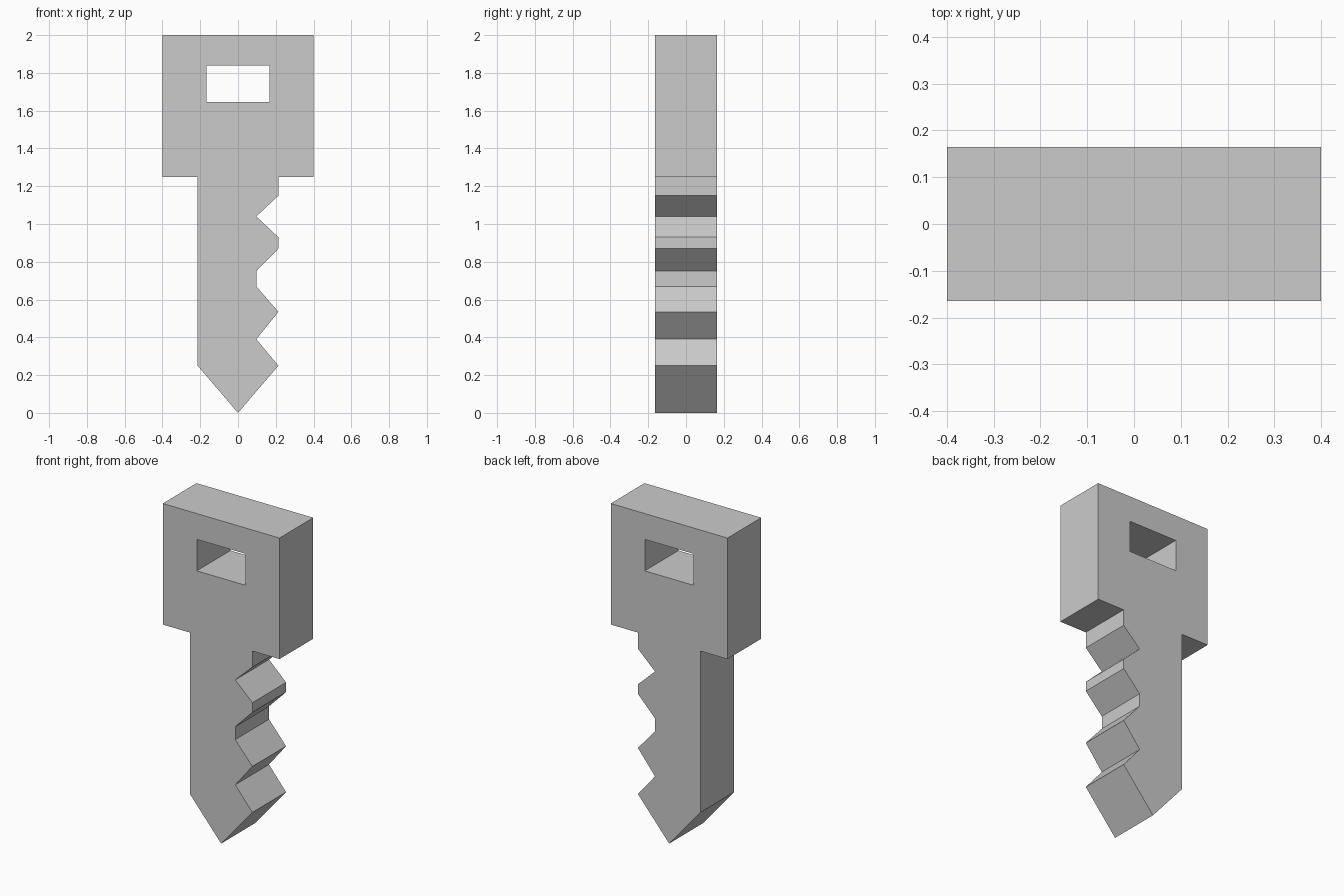
import bpy
from math import pi

default_cube = bpy.data.objects.get("Cube")
if default_cube:
    bpy.data.objects.remove(default_cube, do_unlink=True)

# Key metal
metal = bpy.data.materials.new("grey metal")
metal.use_nodes = True
colour = (0.6, 0.6, 0.6, 1)
metal.diffuse_color = colour
metal.node_tree.nodes["Principled BSDF"].inputs["Base Color"].default_value = colour

HEAD, SHAFT, NOTCH, HOLE = 0.4, 0.214, 0.097, 0.167
TOP, SHOULDER, TIP = 2, 1.25, 0.25
HALF_DEPTH = 0.165

# Toothed edge, from the shoulder down to the tip
teeth = [(SHAFT, 1.15), (NOTCH, 1.04), (SHAFT, 0.93), (SHAFT, 0.87),
         (NOTCH, 0.75), (NOTCH, 0.67), (SHAFT, 0.535), (NOTCH, 0.39)]

# Whole silhouette: square head, toothed right edge, pointed tip, plain left edge
outline = [(-HEAD, SHOULDER), (-HEAD, TOP), (HEAD, TOP), (HEAD, SHOULDER),
           (SHAFT, SHOULDER), *teeth, (SHAFT, TIP), (0, 0),
           (-SHAFT, TIP), (-SHAFT, SHOULDER)]

# Slot through the head
slot = [(-HOLE, 1.645), (HOLE, 1.645), (HOLE, 1.84), (-HOLE, 1.84)]

# Extrude the filled profile to the key's thickness
profile = bpy.data.curves.new("key_profile", "CURVE")
profile.dimensions = "2D"
profile.fill_mode = "BOTH"
profile.extrude = HALF_DEPTH
for loop in (outline, slot):
    spline = profile.splines.new("POLY")
    spline.points.add(len(loop) - 1)
    for point, (x, z) in zip(spline.points, loop):
        point.co = (x, z, 0, 1)
    spline.use_cyclic_u = True
profile.materials.append(metal)

key = bpy.data.objects.new("key", profile)
key.rotation_euler.x = pi / 2
bpy.context.collection.objects.link(key)

# Turn it into a flat-shaded mesh
bpy.ops.object.select_all(action="DESELECT")
key.select_set(True)
bpy.context.view_layer.objects.active = key
bpy.ops.object.convert(target="MESH")
bpy.ops.object.transform_apply(location=False, rotation=True, scale=False)
bpy.ops.object.shade_flat()
